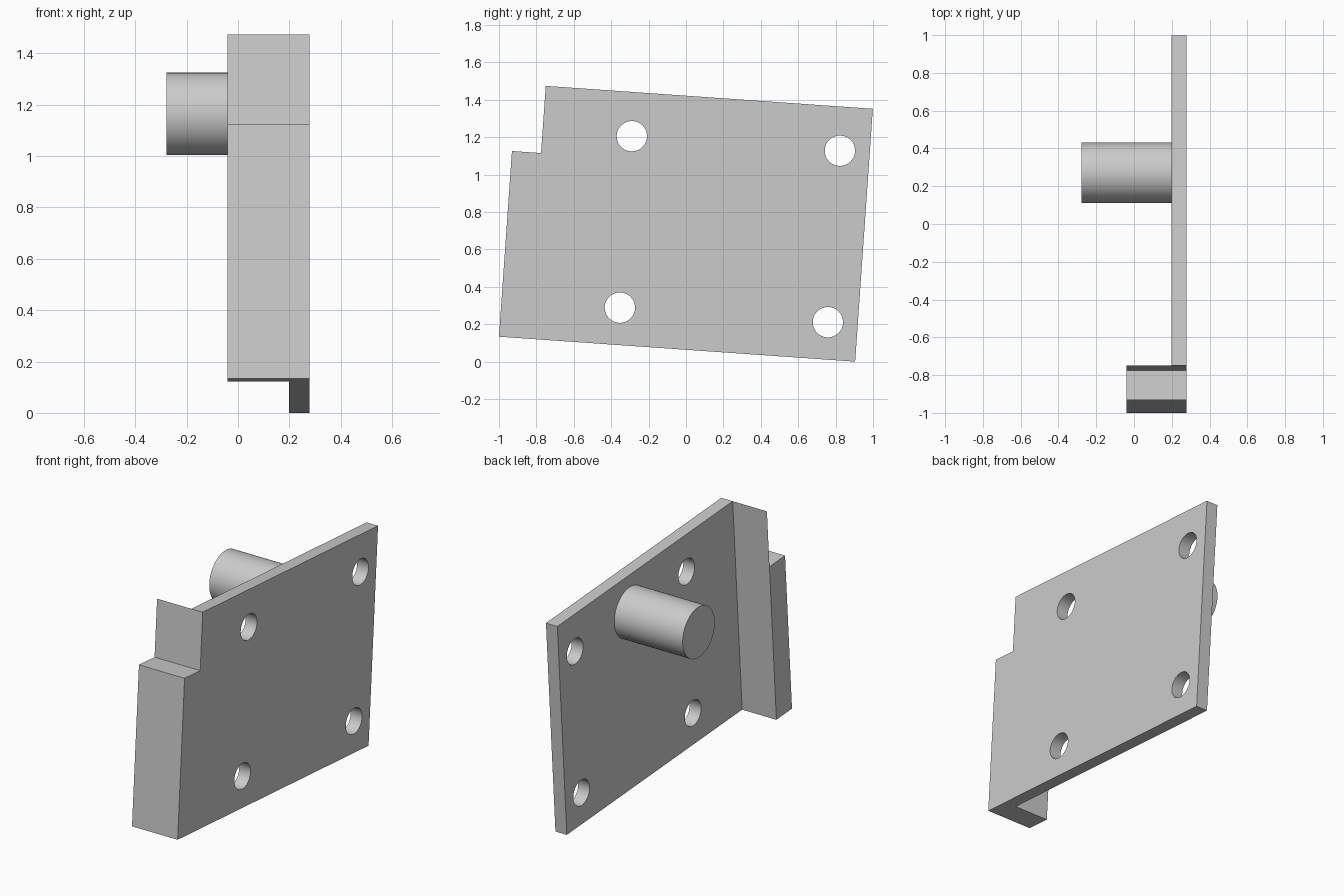
import bpy
import bmesh
import math
from mathutils import Matrix

if "Cube" in bpy.data.objects:
    bpy.data.objects.remove(bpy.data.objects["Cube"], do_unlink=True)

# Bracket dimensions in its own tilted frame (y along the bottom edge, z up)
LENGTH, HEIGHT = 1.909, 1.355
BACK, PLATE_IN, FLANGE_IN, PEG_END = 0.2785, 0.199, -0.04, -0.2785
FLANGE_W, FLANGE_H = 0.156, 0.995
HOLE_R, PEG_R = 0.081, 0.16
HOLE_Y, HOLE_Z = (0.634, 1.749), (0.2, 1.119)
FRAME = Matrix.Translation((0, -1, 0.133)) @ Matrix.Rotation(math.radians(-4), 4, "X")

grey = bpy.data.materials.new("plain grey")
grey.use_nodes = True
colour = (0.6, 0.6, 0.6, 1)
grey.diffuse_color = colour
grey.node_tree.nodes["Principled BSDF"].inputs["Base Color"].default_value = colour


def make_object(name, bm):
    bmesh.ops.recalc_face_normals(bm, faces=bm.faces)
    bm.transform(FRAME)
    mesh = bpy.data.meshes.new(name)
    bm.to_mesh(mesh)
    bm.free()
    mesh.materials.append(grey)
    obj = bpy.data.objects.new(name, mesh)
    bpy.context.collection.objects.link(obj)
    return obj


def prism(name, profile, height):
    """Extrude an x-y outline upwards."""
    bm = bmesh.new()
    face = bm.faces.new([bm.verts.new((x, y, 0)) for x, y in profile])
    top = bmesh.ops.extrude_face_region(bm, geom=[face])["geom"]
    verts = [v for v in top if isinstance(v, bmesh.types.BMVert)]
    bmesh.ops.translate(bm, verts=verts, vec=(0, 0, height))
    return make_object(name, bm)


def rod(name, x0, x1, y, z, radius):
    """Cylinder lying along x."""
    bm = bmesh.new()
    place = Matrix.Translation(((x0 + x1) / 2, y, z)) @ Matrix.Rotation(math.pi / 2, 4, "Y")
    bmesh.ops.create_cone(bm, cap_ends=True, segments=64, radius1=radius,
                          radius2=radius, depth=x1 - x0, matrix=place)
    return make_object(name, bm)


def select_only(obj):
    bpy.ops.object.select_all(action="DESELECT")
    obj.select_set(True)
    bpy.context.view_layer.objects.active = obj


def cut(obj, cutter):
    cutter.hide_render = True
    mod = obj.modifiers.new("cut", "BOOLEAN")
    mod.operation, mod.solver, mod.object = "DIFFERENCE", "EXACT", cutter
    select_only(obj)
    bpy.ops.object.modifier_apply(modifier=mod.name)
    bpy.data.objects.remove(cutter, do_unlink=True)


# L-shaped plate with a side flange
bracket = prism("bracket_plate", [
    (BACK, 0), (BACK, LENGTH), (PLATE_IN, LENGTH),
    (PLATE_IN, FLANGE_W), (FLANGE_IN, FLANGE_W), (FLANGE_IN, 0)], HEIGHT)

# Notch above the flange
bm = bmesh.new()
bmesh.ops.create_cube(bm, size=1, matrix=Matrix.Translation(
    (0, FLANGE_W - 0.5, FLANGE_H + 0.5)))
cut(bracket, make_object("notch_cutter", bm))

# Four bolt holes
for y in HOLE_Y:
    for z in HOLE_Z:
        cut(bracket, rod("hole_cutter", PLATE_IN - 0.1, BACK + 0.1, y, z, HOLE_R))

# Round peg standing on the inner face
peg = rod("peg", PEG_END, PLATE_IN, 1.196, 1.118, PEG_R)

for obj in (bracket, peg):
    select_only(obj)
    bpy.ops.object.shade_smooth_by_angle(angle=math.radians(30))
